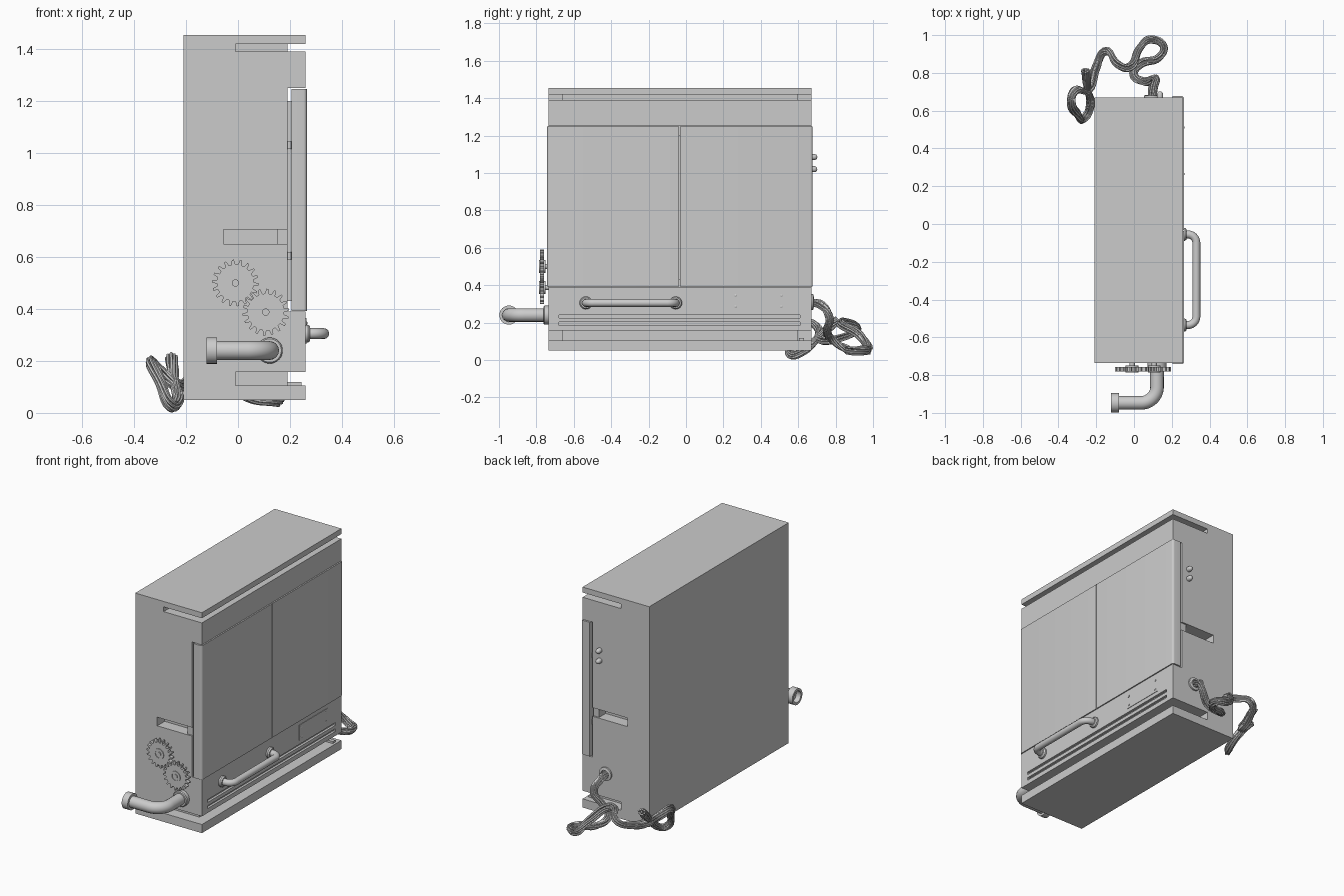
import bpy, bmesh, math, random
from mathutils import Vector

if "Cube" in bpy.data.objects:
    bpy.data.objects.remove(bpy.data.objects["Cube"])

random.seed(4)


def finish(name, bm, smooth=False):
    bmesh.ops.recalc_face_normals(bm, faces=bm.faces)
    me = bpy.data.meshes.new(name)
    bm.to_mesh(me)
    bm.free()
    ob = bpy.data.objects.new(name, me)
    bpy.context.collection.objects.link(ob)
    if smooth:
        shade(ob)
    return ob


def activate(ob):
    bpy.ops.object.select_all(action='DESELECT')
    ob.select_set(True)
    bpy.context.view_layer.objects.active = ob


def shade(ob):
    activate(ob)
    bpy.ops.object.shade_smooth_by_angle(angle=math.radians(35))


def box(name, x, y, z):
    bm = bmesh.new()
    bmesh.ops.create_cube(bm, size=1)
    for v in bm.verts:
        v.co = Vector([r[0] if c < 0 else r[1] for c, r in zip(v.co, (x, y, z))])
    return finish(name, bm)


def lathe(name, profile, origin, axis, closed=False, steps=24):
    """Revolve (radius, height) points about an axis."""
    bm = bmesh.new()
    q = Vector((0, 0, 1)).rotation_difference(Vector(axis))
    rings = []
    for i in range(steps):
        a = 2 * math.pi * i / steps
        rings.append([bm.verts.new(Vector(origin) + q @ Vector((r * math.cos(a), r * math.sin(a), h)))
                      for r, h in profile])
    n = len(profile)
    for i in range(steps):
        r0, r1 = rings[i], rings[(i + 1) % steps]
        for j in range(n if closed else n - 1):
            k = (j + 1) % n
            bm.faces.new((r0[j], r1[j], r1[k], r0[k]))
    bmesh.ops.remove_doubles(bm, verts=bm.verts, dist=1e-5)
    bmesh.ops.dissolve_degenerate(bm, edges=bm.edges, dist=1e-6)
    return finish(name, bm, True)


def tube(name, paths, radius, bezier=False, res=4, caps=True):
    cu = bpy.data.curves.new(name, 'CURVE')
    cu.dimensions = '3D'
    cu.bevel_depth, cu.bevel_resolution, cu.resolution_u = radius, res, 6
    cu.use_fill_caps = caps
    for pts in paths:
        sp = cu.splines.new('BEZIER' if bezier else 'POLY')
        store = sp.bezier_points if bezier else sp.points
        store.add(len(pts) - 1)
        for p, c in zip(store, pts):
            if bezier:
                p.co = c
                p.handle_left_type = p.handle_right_type = 'AUTO'
            else:
                p.co = (*c, 1)
    ob = bpy.data.objects.new(name, cu)
    bpy.context.collection.objects.link(ob)
    activate(ob)
    bpy.ops.object.convert(target='MESH')
    shade(bpy.context.object)
    return bpy.context.object


def arc(center, u, v, r, n=10):
    c, u, v = Vector(center), Vector(u), Vector(v)
    return [c + r * (math.cos(t) * u + math.sin(t) * v)
            for t in (math.pi / 2 * i / n for i in range(n + 1))]


# Cabinet with door recess, wrapped slots, side slots and vent grooves cut out
Y0, Y1 = -0.735, 0.67
cabinet = box("cabinet", (-0.21, 0.26), (Y0, Y1), (0.05, 1.455))
cuts = [((0.19, 0.4), (-1, 1), (0.39, 1.25))]
for z in ((1.39, 1.42), (0.105, 0.157)):
    cuts.append(((0.19, 0.4), (-1, 1), z))
    cuts += [((-0.01, 0.3), y, z) for y in ((-1, -0.66), (0.595, 1))]
cuts += [((-0.055, 0.3), y, (0.65, 0.705)) for y in ((-1, -0.66), (0.595, 1))]
cuts += [((0.245, 0.4), (-0.68, 0.61), z) for z in ((0.185, 0.202), (0.224, 0.241))]
for i, c in enumerate(cuts):
    cutter = box("cutter", *c)
    cutter.hide_render = True
    mod = cabinet.modifiers.new("cut", 'BOOLEAN')
    mod.operation, mod.solver, mod.object = 'DIFFERENCE', 'EXACT', cutter
    activate(cabinet)
    bpy.ops.object.modifier_apply(modifier=mod.name)
    bpy.data.objects.remove(cutter)

# Blocks closing the front ends of the side slots
for y in ((-0.725, -0.655), (0.59, 0.66)):
    box("slot_stop", (0.15, 0.19), y, (0.65, 0.705))

# Pair of doors with rounded outer corners, gasket and hinges behind
for name, y in (("left_door", (-0.742, -0.038)), ("right_door", (-0.032, 0.677))):
    door = box(name, (0.205, 0.265), y, (0.392, 1.247))
    outer = y[0] if name == "left_door" else y[1]
    bm = bmesh.new()
    bm.from_mesh(door.data)
    edges = [e for e in bm.edges if all(v.co.x > 0.26 and abs(v.co.y - outer) < 1e-4 for v in e.verts)]
    bmesh.ops.bevel(bm, geom=edges, offset=0.013, segments=5, profile=0.5, affect='EDGES')
    bm.to_mesh(door.data)
    bm.free()
    shade(door)
box("door_gasket", (0.188, 0.206), (-0.70, 0.635), (0.43, 1.2))
for z in (0.605, 1.03):
    for y in (-0.715, 0.65):
        lathe("door_hinge", [(0, 0), (0.009, 0), (0.009, 0.03), (0, 0.03)],
              (0.197, y, z - 0.015), (0, 0, 1), steps=12)

# Rating plate with corner screws, and a small latch in the lower slot
box("plate", (0.258, 0.263), (0.245, 0.53), (0.265, 0.365))
for y in (0.265, 0.51):
    for z in (0.285, 0.345):
        lathe("plate_screw", [(0.007, 0), (0.007, 0.003), (0.004, 0.005), (0, 0.005)],
              (0.262, y, z), (1, 0, 0), steps=10)
box("latch", (0.19, 0.245), (0.605, 0.63), (0.104, 0.118))

# Bent tube handle with round feet
ya, yb, zh, xr, r = -0.535, -0.055, 0.305, 0.33, 0.045
path = [Vector((0.255, ya, zh))] + arc((xr - r, ya + r, zh), (0, -1, 0), (1, 0, 0), r) \
    + arc((xr - r, yb - r, zh), (1, 0, 0), (0, 1, 0), r) + [Vector((0.255, yb, zh))]
tube("handle", [path], 0.021)
for y in (ya, yb):
    lathe("handle_foot", [(0.034, 0), (0.034, 0.01), (0.028, 0.018), (0, 0.018)],
          (0.26, y, zh), (1, 0, 0))

# Elbow pipe with a wall flange and an open end collar
xp, yp, zp, r = 0.122, -0.947, 0.24, 0.085
path = [Vector((xp, -0.73, zp))] + arc((xp - r, yp + r, zp), (1, 0, 0), (0, -1, 0), r, 14) \
    + [Vector((-0.09, yp, zp))]
tube("elbow_pipe", [path], 0.036, res=6)
lathe("pipe_flange", [(0.05, 0), (0.05, 0.022), (0.045, 0.028), (0, 0.028)],
      (xp, Y0, zp), (0, -1, 0), steps=32)
lathe("pipe_collar", [(0.036, 0), (0.051, 0), (0.051, 0.042), (0.036, 0.042)],
      (-0.08, yp, zp), (-1, 0, 0), True, 32)


# Meshing gears on short axles
def gear(name, cx, cz, phase, teeth=18, ro=0.09, ri=0.071):
    bm = bmesh.new()
    p = 2 * math.pi / teeth
    vs = []
    for i in range(teeth):
        for f, rad in ((-0.30, ri), (-0.13, ro), (0.13, ro), (0.30, ri)):
            a = phase + (i + f) * p
            vs.append(bm.verts.new((cx + rad * math.cos(a), -0.758, cz + rad * math.sin(a))))
    face = bm.faces.new(vs)
    ext = bmesh.ops.extrude_face_region(bm, geom=[face])
    for v in ext['geom']:
        if isinstance(v, bmesh.types.BMVert):
            v.co.y = -0.781
    finish(name, bm)
    lathe(name + "_axle", [(0.014, 0), (0.014, 0.052), (0, 0.052)], (cx, Y0, cz), (0, -1, 0))
    lathe(name + "_hub", [(0.024, 0.015), (0.034, 0.015), (0.034, 0.05), (0.024, 0.05)],
          (cx, Y0, cz), (0, -1, 0), True)


mesh_angle = math.atan2(0.385 - 0.5, 0.11 + 0.01)
gear("upper_gear", -0.01, 0.5, mesh_angle)
gear("lower_gear", 0.107, 0.388, mesh_angle + math.pi + math.pi / 18)

# Round buttons on the far side
for z in (1.02, 1.085):
    lathe("button", [(0.016, 0), (0.016, 0.018), (0.013, 0.026), (0.007, 0.031), (0, 0.032)],
          (0.138, Y1, z), (0, 1, 0), steps=20)

# Loose looping cable bundle with its wall grommet
lathe("cable_grommet", [(0.026, 0), (0.042, 0), (0.042, 0.01), (0.026, 0.014)],
      (0.095, Y1, 0.31), (0, 1, 0), True)
route = [(0.095, 0.65, 0.31), (0.10, 0.72, 0.295), (0.115, 0.77, 0.23), (0.06, 0.755, 0.15),
         (0.00, 0.79, 0.10), (0.04, 0.85, 0.06), (0.13, 0.88, 0.05), (0.155, 0.94, 0.05),
         (0.09, 0.975, 0.06), (0.03, 0.93, 0.13), (-0.03, 0.83, 0.19), (-0.09, 0.845, 0.20),
         (-0.145, 0.915, 0.17), (-0.20, 0.83, 0.12), (-0.24, 0.71, 0.11), (-0.31, 0.71, 0.17),
         (-0.335, 0.65, 0.195), (-0.30, 0.58, 0.12), (-0.262, 0.56, 0.03), (-0.23, 0.63, 0.05),
         (-0.245, 0.71, 0.12), (-0.25, 0.77, 0.18), (-0.255, 0.815, 0.215)]
pts = [Vector(p) for p in route]
strands = []
for k in range(9):
    line = []
    for i, p in enumerate(pts):
        t = pts[min(i + 1, len(pts) - 1)] - pts[max(i - 1, 0)]
        a = 2 * math.pi * k / 8 + 0.35 * i
        rad = 0 if k == 8 else random.uniform(0.012, 0.021)
        q = p + t.to_track_quat('Z', 'Y') @ Vector((rad * math.cos(a), rad * math.sin(a), 0))
        q.z = max(q.z, 0.008)
        line.append(q)
    strands.append(line)
tube("cable_bundle", strands, 0.0065, True, 1)
